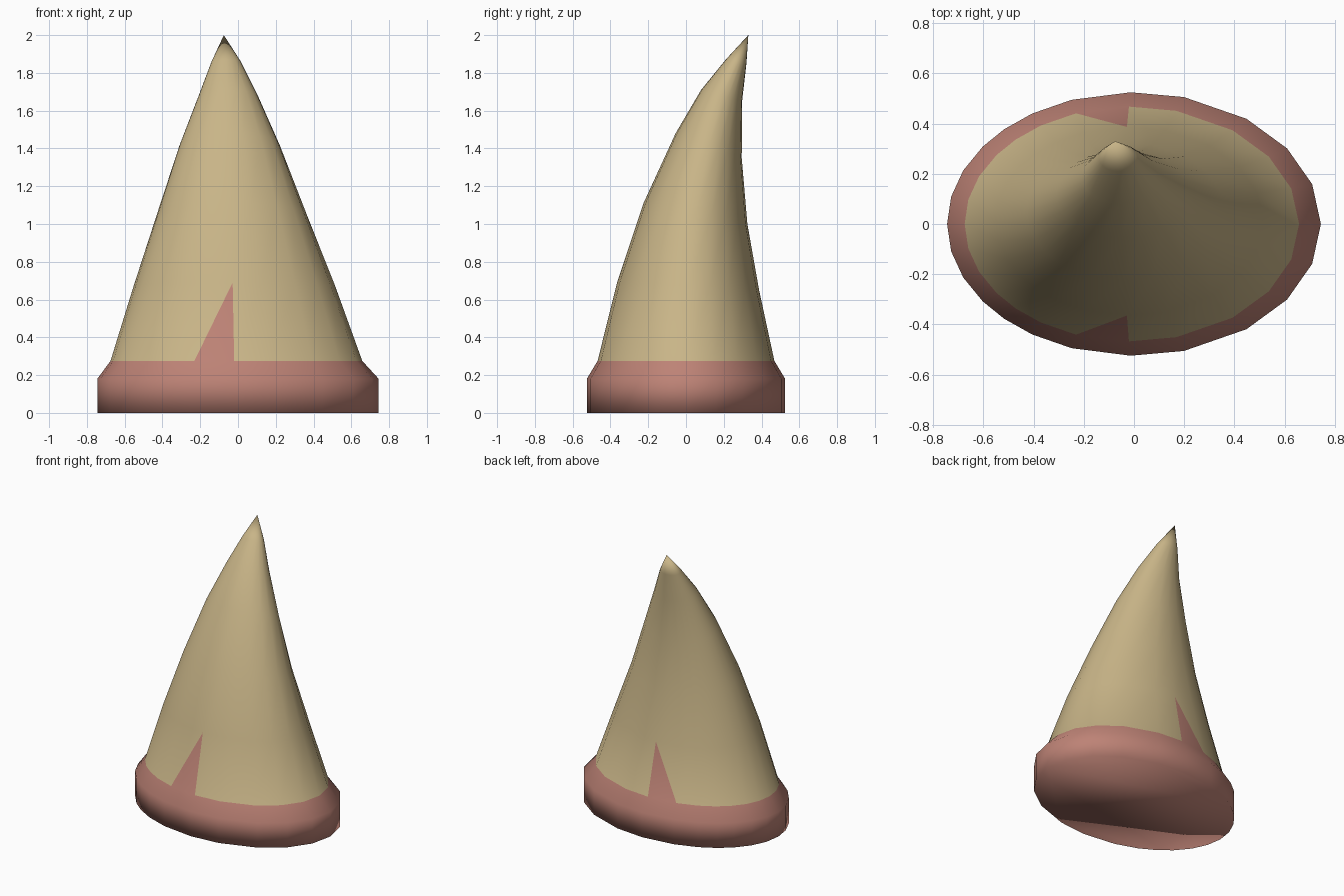
import bpy, bmesh, math

if "Cube" in bpy.data.objects:
    bpy.data.objects.remove(bpy.data.objects["Cube"])

def material(name, rgb):
    m = bpy.data.materials.new(name)
    m.diffuse_color = (*rgb, 1)
    m.use_nodes = True
    m.node_tree.nodes["Principled BSDF"].inputs["Base Color"].default_value = m.diffuse_color
    return m

# Uneven ring angles (degrees), mirrored across the x axis: 24 sides
half = [0, 17.6, 35, 53, 74.5, 91, 109.5, 123, 134, 144, 156, 168, 180]
angles = half + [-a for a in half[-2:0:-1]]
n = len(angles)

# Rings: left x, right x, front y, front z, back y, back z
rings = [
    (-0.745, 0.745, -0.525, 0.00, 0.525, 0.00),
    (-0.745, 0.745, -0.525, 0.18, 0.525, 0.18),
    (-0.675, 0.658, -0.468, 0.275, 0.468, 0.275),
    (-0.553, 0.515, -0.365, 0.69, 0.387, 0.65),
    (-0.428, 0.362, -0.225, 1.11, 0.325, 1.00),
    (-0.310, 0.222, -0.055, 1.48, 0.295, 1.35),
    (-0.208, 0.105, 0.080, 1.71, 0.297, 1.65),
    (-0.140, 0.015, 0.210, 1.87, 0.320, 1.85),
]

bm = bmesh.new()
loops = []
for x0, x1, yf, zf, yb, zb in rings:
    loop = []
    for a in angles:
        c, s = math.cos(math.radians(a)), math.sin(math.radians(a))
        loop.append(bm.verts.new(((x0 + x1) / 2 + (x1 - x0) / 2 * c,
                                  (yf + yb) / 2 + (yb - yf) / 2 * s,
                                  (zf + zb) / 2 + (zb - zf) / 2 * s)))
    loops.append(loop)

# Skin the rings; gum below the third ring, plus one gum wedge front and back
for r, (lo, hi) in enumerate(zip(loops, loops[1:])):
    for i in range(n):
        j = (i + 1) % n
        if r == 2 and i in (5, n - 6):
            apex, other = (i, j) if i == 5 else (j, i)
            wedge = bm.faces.new((lo[i], lo[j], hi[apex]))
            wedge.material_index = 1
            bm.faces.new((lo[other], hi[other], hi[apex]))
        else:
            f = bm.faces.new((lo[i], lo[j], hi[j], hi[i]))
            f.material_index = 1 if r < 2 else 0

# Pointed tip and closed underside
tip = bm.verts.new((-0.075, 0.33, 2.0))
for i in range(n):
    bm.faces.new((loops[-1][i], loops[-1][(i + 1) % n], tip))
bm.faces.new(loops[0][::-1]).material_index = 1

bmesh.ops.recalc_face_normals(bm, faces=bm.faces)
for f in bm.faces:
    f.smooth = True

mesh = bpy.data.meshes.new("curved_tooth")
bm.to_mesh(mesh)
bm.free()
mesh.materials.append(material("tan horn", (0.58, 0.46, 0.245)))
mesh.materials.append(material("pink gum", (0.51, 0.225, 0.18)))
bpy.context.collection.objects.link(bpy.data.objects.new("curved_tooth", mesh))
